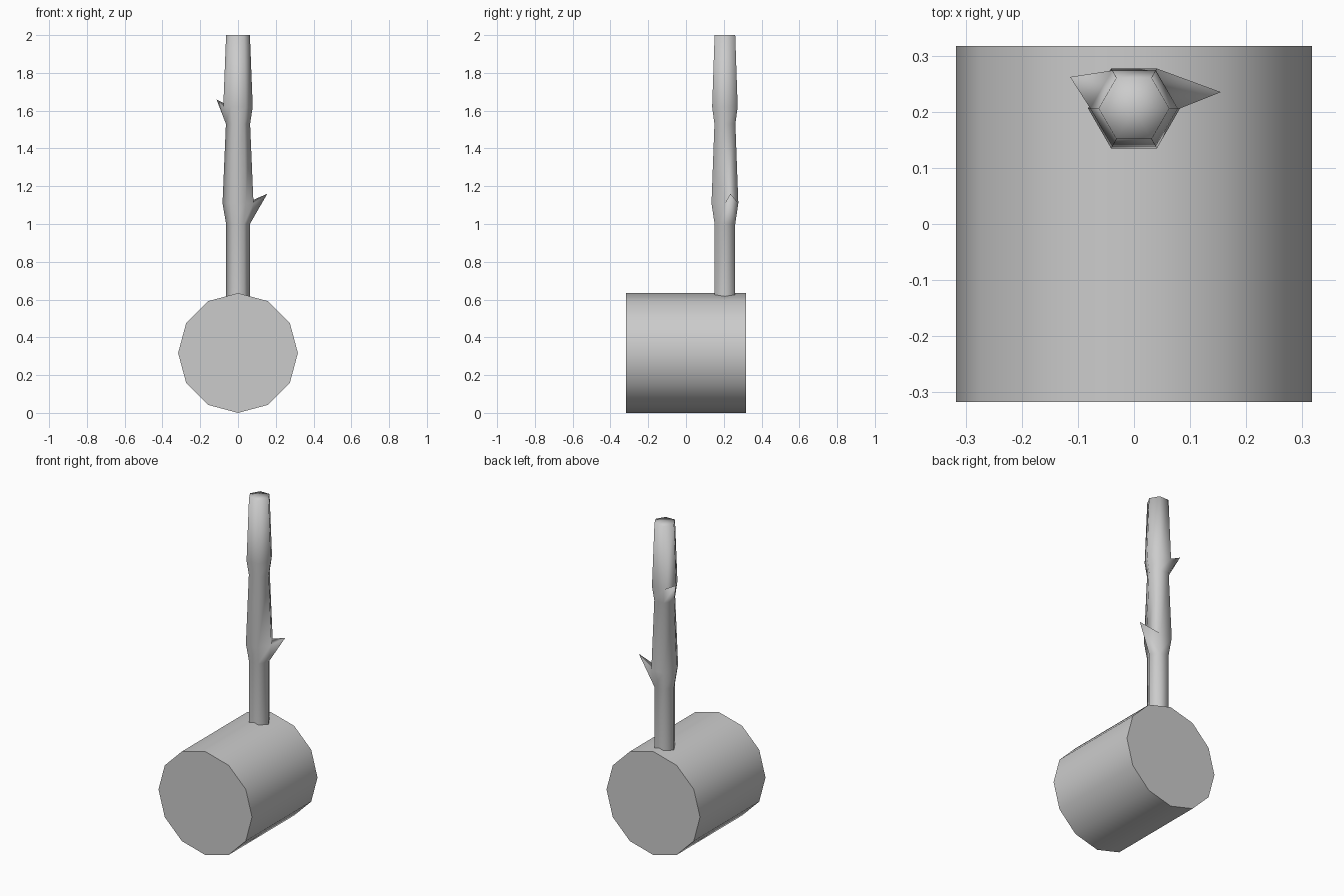
import bpy, bmesh
from math import cos, sin, pi, radians

cube = bpy.data.objects.get("Cube")
if cube:
    bpy.data.objects.remove(cube, do_unlink=True)

grey = bpy.data.materials.new("plain_grey")
grey.use_nodes = True
colour = (0.6, 0.6, 0.6, 1)
grey.diffuse_color = colour
grey.node_tree.nodes["Principled BSDF"].inputs["Base Color"].default_value = colour

# Log head: twelve-sided cylinder lying front to back
R = 0.317
bpy.ops.mesh.primitive_cylinder_add(vertices=12, radius=R, depth=2 * R,
                                    location=(0, 0, R), rotation=(pi / 2, 0, 0))
head = bpy.context.object
head.name = "log_head"
head.data.materials.append(grey)
bpy.ops.object.shade_smooth_by_angle(angle=radians(40))

# Branch handle: hexagonal rings of (height, radius)
SIDES, BACK = 6, 0.206
PROFILE = [(0.6, 0.063), (1.0, 0.063), (1.11, 0.082),
           (1.53, 0.064), (1.62, 0.078), (2.0, 0.063)]
# Broken twigs: (ring below, side) -> tip
TWIGS = {(1, 0): (0.155, 0.235, 1.16), (3, 2): (-0.114, 0.262, 1.66)}

bm = bmesh.new()
rings = [[bm.verts.new((r * cos(2 * pi * i / SIDES),
                        BACK + r * sin(2 * pi * i / SIDES), z))
          for i in range(SIDES)] for z, r in PROFILE]


def fan(loop, tip):
    """Close a loop of vertices with triangles meeting at one point."""
    point = bm.verts.new(tip)
    for a, b in zip(loop, loop[1:] + loop[:1]):
        bm.faces.new((a, b, point))


for level, (low, high) in enumerate(zip(rings, rings[1:])):
    for i in range(SIDES):
        j = (i + 1) % SIDES
        quad = [low[i], low[j], high[j], high[i]]
        if (level, i) in TWIGS:
            fan(quad, TWIGS[level, i])
        else:
            bm.faces.new(quad)
fan(rings[-1], (0, BACK, PROFILE[-1][0]))

# Hidden bottom cap, kept crisp
bottom = bm.faces.new(rings[0][::-1])
for face in bm.faces:
    face.smooth = True
for edge in bottom.edges:
    edge.smooth = False
bmesh.ops.recalc_face_normals(bm, faces=bm.faces)

mesh = bpy.data.meshes.new("branch_handle")
bm.to_mesh(mesh)
bm.free()
mesh.materials.append(grey)
handle = bpy.data.objects.new("branch_handle", mesh)
bpy.context.collection.objects.link(handle)
